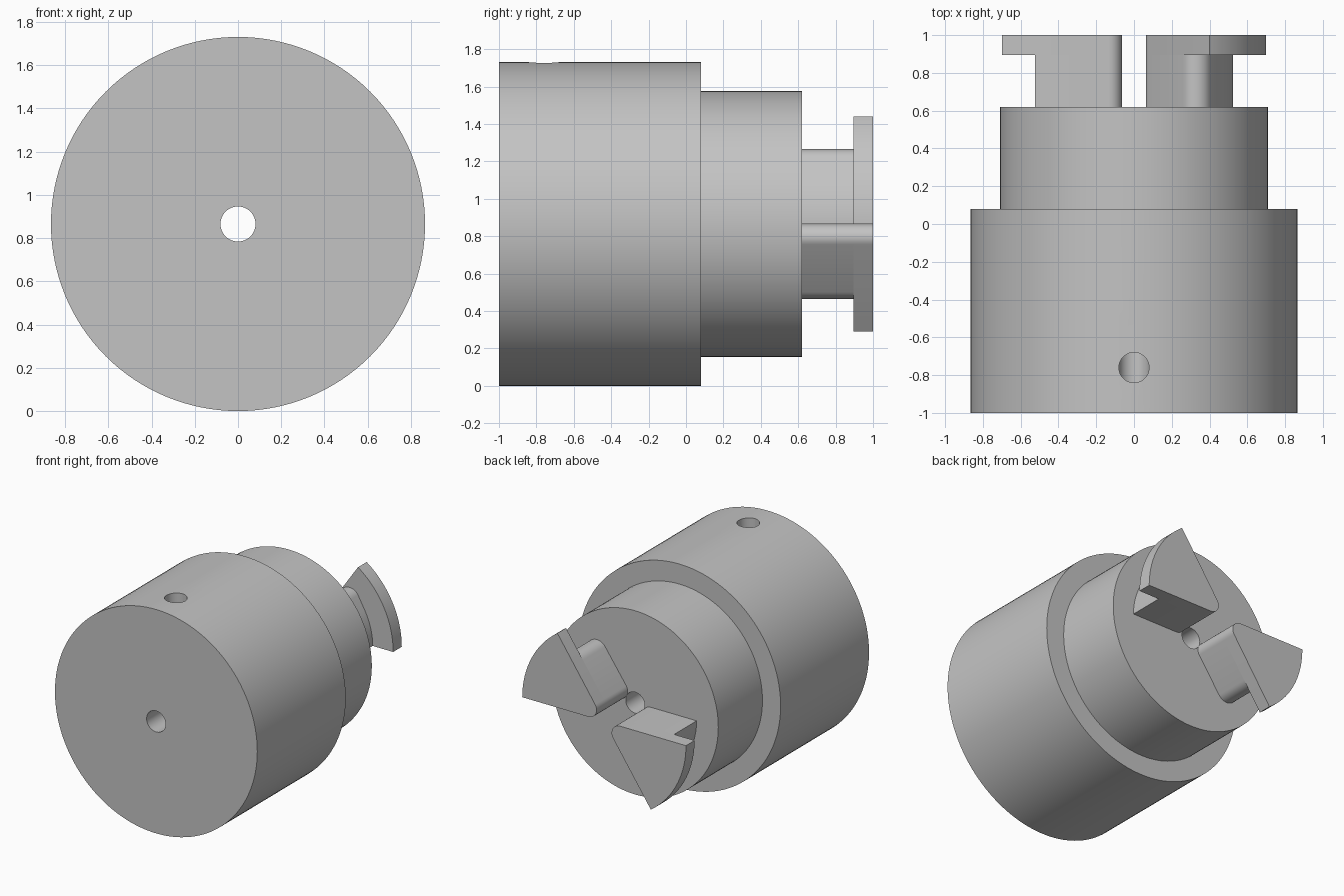
import bpy, bmesh
from math import sin, cos, pi, radians
from mathutils import Vector

cube = bpy.data.objects.get("Cube")
if cube:
    bpy.data.objects.remove(cube, do_unlink=True)

AXIS_Z = 0.865
BORE = 0.081
WEDGE = radians(55.2)

grey = bpy.data.materials.new("plain_grey")
grey.use_nodes = True
grey.diffuse_color = (0.55, 0.55, 0.55, 1)
grey.node_tree.nodes["Principled BSDF"].inputs["Base Color"].default_value = (0.55, 0.55, 0.55, 1)


def finish(bm, name):
    bmesh.ops.recalc_face_normals(bm, faces=bm.faces)
    mesh = bpy.data.meshes.new(name)
    bm.to_mesh(mesh)
    bm.free()
    mesh.materials.append(grey)
    obj = bpy.data.objects.new(name, mesh)
    bpy.context.collection.objects.link(obj)
    return obj


def activate(obj):
    bpy.ops.object.select_all(action='DESELECT')
    obj.select_set(True)
    bpy.context.view_layer.objects.active = obj


def smooth(obj):
    activate(obj)
    bpy.ops.object.shade_smooth_by_angle(angle=radians(25))


def arc(cx, cz, r, start, end, steps):
    """Points of an arc in the x-z plane."""
    angles = [start + (end - start) * i / steps for i in range(steps + 1)]
    return [(cx + r * cos(a), cz + r * sin(a)) for a in angles]


def prism(name, outline, y0, y1, turn):
    """Extrude an x-z outline along y; turn = -1 rotates it half a turn."""
    bm = bmesh.new()
    face = bm.faces.new([bm.verts.new((turn * x, y0, AXIS_Z + turn * z)) for x, z in outline])
    ext = bmesh.ops.extrude_face_region(bm, geom=[face])
    top = [v for v in ext["geom"] if isinstance(v, bmesh.types.BMVert)]
    bmesh.ops.translate(bm, verts=top, vec=(0, y1 - y0, 0))
    obj = finish(bm, name)
    smooth(obj)


# Stepped body with axial bore, turned around the y axis
profile = [(BORE, -1), (0.865, -1), (0.865, 0.08), (0.71, 0.08), (0.71, 0.62), (BORE, 0.62)]
bm = bmesh.new()
ring = [bm.verts.new((r, y, AXIS_Z)) for r, y in profile]
edges = [bm.edges.new((ring[i], ring[(i + 1) % len(ring)])) for i in range(len(ring))]
bmesh.ops.spin(bm, geom=ring + edges, cent=(0, 0, AXIS_Z), axis=(0, 1, 0),
               angle=2 * pi, steps=128, use_merge=True)
bmesh.ops.remove_doubles(bm, verts=bm.verts, dist=1e-4)
body = finish(bm, "stepped_body")

# Radial set-screw hole from the top down into the bore
bpy.ops.mesh.primitive_cylinder_add(vertices=48, radius=0.08, depth=1,
                                    location=(0, -0.76, AXIS_Z + 0.5))
cutter = bpy.context.object
cutter.name = "hole_cutter"
cutter.hide_render = True
cut = body.modifiers.new("screw_hole", 'BOOLEAN')
cut.operation = 'DIFFERENCE'
cut.solver = 'EXACT'
cut.object = cutter
activate(body)
bpy.ops.object.modifier_apply(modifier=cut.name)
bpy.data.objects.remove(cutter, do_unlink=True)
smooth(body)

# Bayonet lugs: rounded wedge tip, narrow stem and wider flange
tip = arc(0.134, 0.07, 0.07, WEDGE + pi / 2, 1.5 * pi, 10)
stem = (tip + arc(0, 0, 0.525, 0, radians(31), 16)
        + arc(0.327, 0.315, 0.085, radians(31), WEDGE + pi / 2, 12))
flange = tip + arc(0, 0, 0.70, 0, WEDGE, 28)
for side, turn in (("left", 1), ("right", -1)):
    prism(side + "_lug_stem", stem, 0.62, 0.895, turn)
    prism(side + "_lug_flange", flange, 0.895, 1.0, turn)
